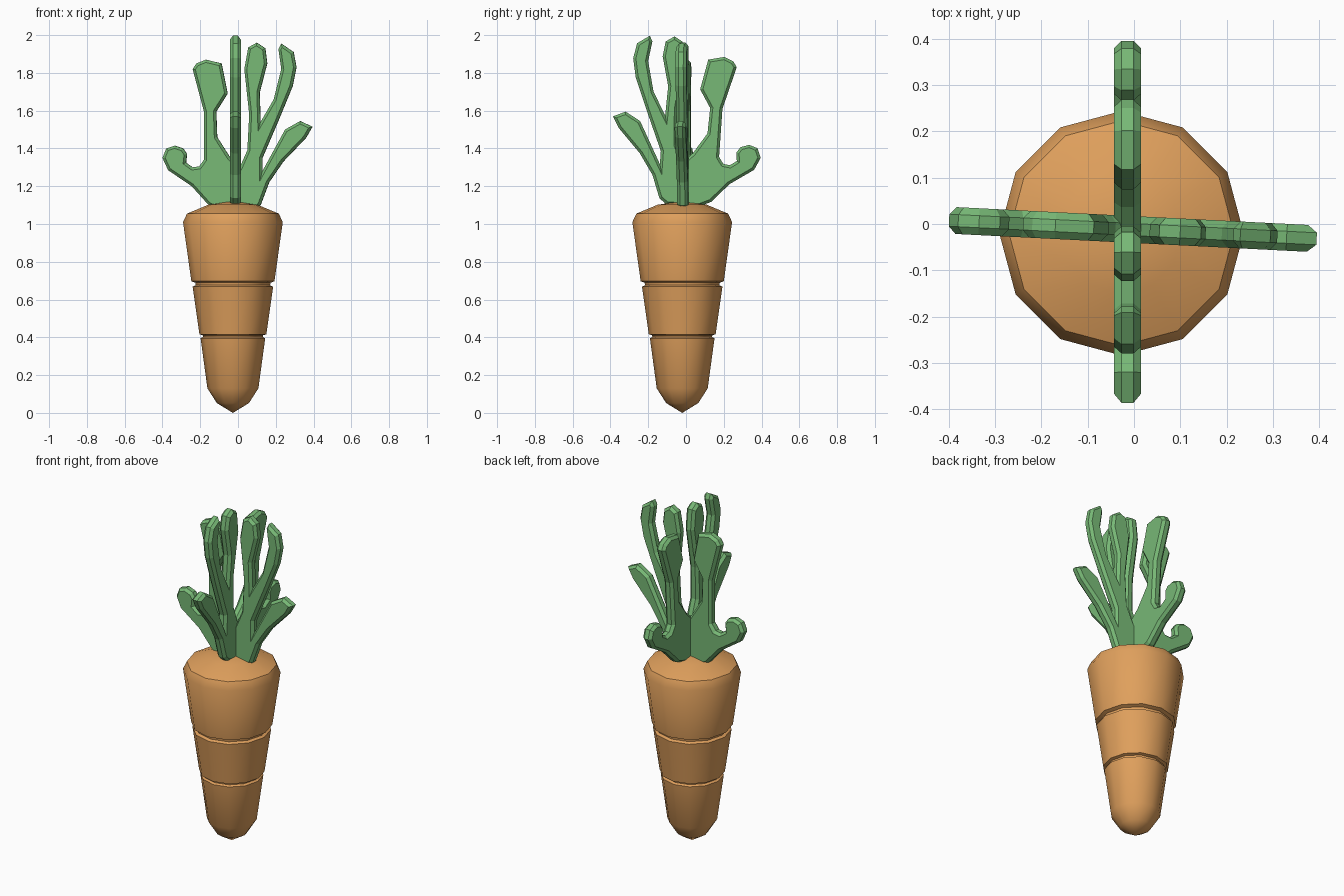
import bpy, bmesh, math
from mathutils import Matrix, Vector

if "Cube" in bpy.data.objects:
    bpy.data.objects.remove(bpy.data.objects["Cube"])


def material(name, rgb):
    m = bpy.data.materials.new(name)
    m.diffuse_color = (*rgb, 1)
    m.use_nodes = True
    m.node_tree.nodes["Principled BSDF"].inputs["Base Color"].default_value = m.diffuse_color
    return m


ORANGE = material("carrot orange", (0.74, 0.35, 0.108))
GREEN = material("leaf green", (0.185, 0.48, 0.18))


def finish(bm, name, mat):
    bmesh.ops.recalc_face_normals(bm, faces=bm.faces[:])
    me = bpy.data.meshes.new(name)
    bm.to_mesh(me)
    bm.free()
    me.materials.append(mat)
    ob = bpy.data.objects.new(name, me)
    bpy.context.collection.objects.link(ob)
    return ob


# Root: 12-sided lathe with two grooves (radius, height)
PROFILE = [(0, 0), (0.085, 0.052), (0.135, 0.13), (0.171, 0.395), (0.158, 0.402),
           (0.16, 0.411), (0.177, 0.416), (0.213, 0.668), (0.197, 0.676),
           (0.199, 0.689), (0.22, 0.697), (0.264, 1.01), (0.243, 1.055),
           (0.13, 1.102), (0, 1.122)]
SIDES = 12
bm = bmesh.new()
rings = []
for r, z in PROFILE:
    n = SIDES if r else 1
    rings.append([bm.verts.new((r * math.cos(math.tau * i / SIDES) - 0.027,
                                r * math.sin(math.tau * i / SIDES) - 0.02, z))
                  for i in range(n)])
for a, b in zip(rings, rings[1:]):
    for i in range(SIDES):
        j = (i + 1) % SIDES
        quad = [a[i % len(a)], a[j % len(a)], b[j % len(b)], b[i % len(b)]]
        bm.faces.new(list(dict.fromkeys(quad)))
root = finish(bm, "carrot_root", ORANGE)
bpy.context.view_layer.objects.active = root
root.select_set(True)
bpy.ops.object.shade_smooth_by_angle(angle=math.radians(33))
root.select_set(False)

# Leaf spray outline (across, height): lobe, broad leaf, two tall leaves, side leaf
LEAF = [(-0.155, 1.1), (-0.245, 1.2), (-0.37, 1.285), (-0.4, 1.35), (-0.38, 1.4),
        (-0.335, 1.415), (-0.29, 1.4), (-0.27, 1.37), (-0.275, 1.325), (-0.24, 1.3),
        (-0.205, 1.305), (-0.18, 1.34), (-0.18, 1.595), (-0.24, 1.82), (-0.22, 1.85),
        (-0.17, 1.87), (-0.087, 1.85), (-0.055, 1.69), (-0.115, 1.595), (-0.11, 1.46),
        (-0.04, 1.35), (0.01, 1.3), (0.05, 1.39), (0.06, 1.58), (0.034, 1.82),
        (0.055, 1.935), (0.1, 1.96), (0.145, 1.93), (0.155, 1.85), (0.115, 1.695),
        (0.12, 1.54), (0.19, 1.66), (0.23, 1.82), (0.215, 1.925), (0.23, 1.955),
        (0.295, 1.91), (0.31, 1.83), (0.29, 1.73), (0.22, 1.56), (0.13, 1.35),
        (0.13, 1.28), (0.25, 1.5), (0.33, 1.545), (0.395, 1.515), (0.36, 1.455),
        (0.24, 1.33), (0.165, 1.22), (0.12, 1.1), (0.08, 1.07), (-0.09, 1.07)]


def leaf_spray(name, matrix):
    """Plate with a flat rim and chamfered edges."""
    bm = bmesh.new()
    front = [bm.verts.new((u, -0.013, z)) for u, z in LEAF]
    back = [bm.verts.new((u, 0.013, z)) for u, z in LEAF]
    caps = [bm.faces.new(front), bm.faces.new(back[::-1])]
    for i in range(len(LEAF)):
        bm.faces.new((front[i - 1], front[i], back[i], back[i - 1]))
    bmesh.ops.recalc_face_normals(bm, faces=bm.faces[:])
    for cap in caps:
        bmesh.ops.inset_region(bm, faces=[cap], thickness=0.014, depth=0.016,
                               use_even_offset=True)
    bmesh.ops.triangulate(bm, faces=caps)
    bm.transform(matrix)
    return finish(bm, name, GREEN)


# Two crossed sprays, the second turned a quarter and tipped slightly
leaf_spray("leaf_spray_across",
           Matrix.Translation((0, -0.012, 0)) @ Matrix.Rotation(math.radians(-2.9), 4, 'Z'))
pivot = Vector((-0.335, 0, 1.415))
tip = (Matrix.Translation(pivot) @ Matrix.Rotation(math.radians(-4), 4, 'Y')
       @ Matrix.Translation(-pivot))
leaf_spray("leaf_spray_deep",
           Matrix.Translation((-0.014, 0, 0.004)) @ Matrix.Rotation(math.radians(-90), 4, 'Z') @ tip)
